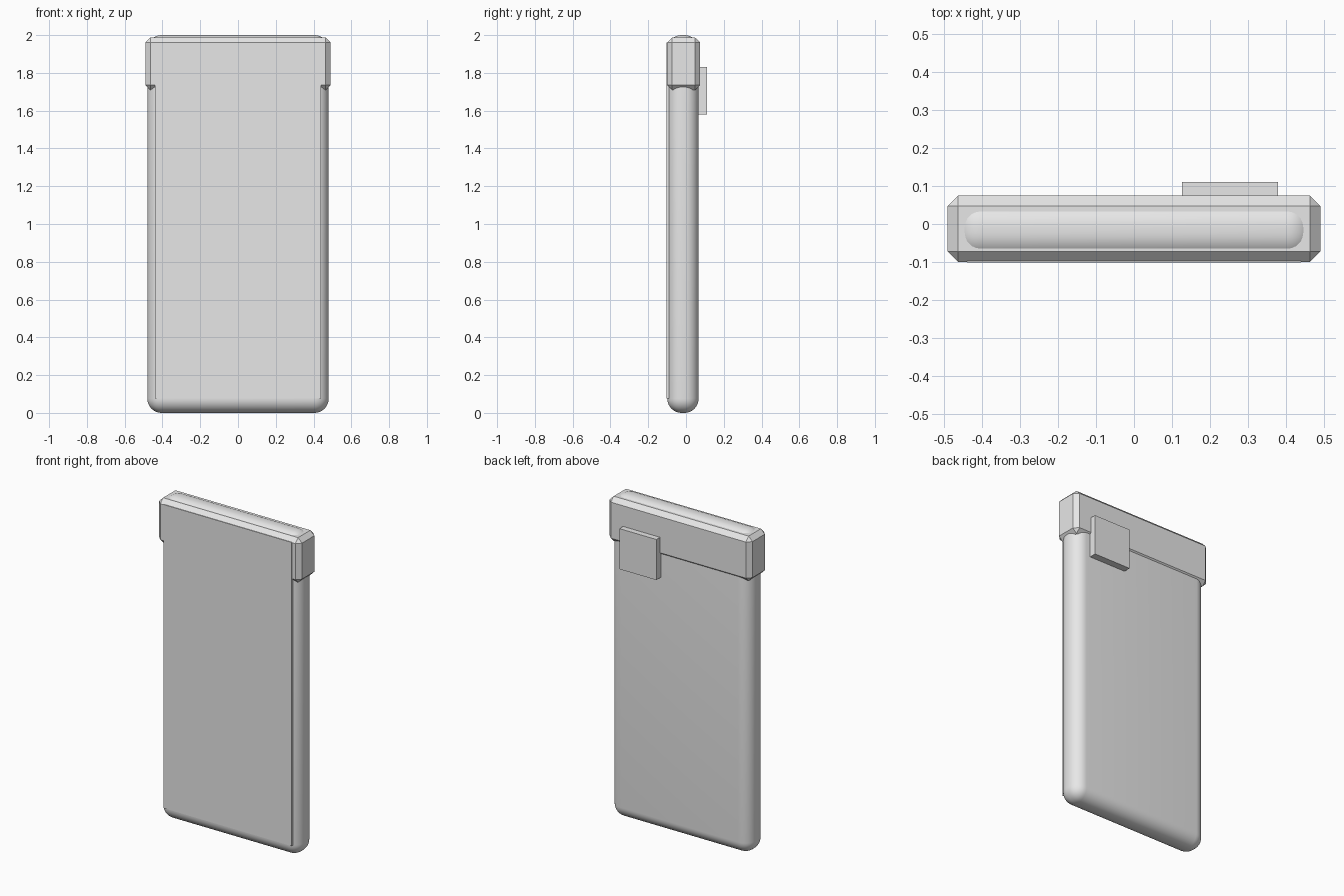
import bpy

default = bpy.data.objects.get("Cube")
if default:
    bpy.data.objects.remove(default, do_unlink=True)

# Single plain grey for every part
grey = bpy.data.materials.new("light_grey")
grey.use_nodes = True
colour = (0.8, 0.8, 0.8, 1.0)
grey.diffuse_color = colour
grey.node_tree.nodes["Principled BSDF"].inputs["Base Color"].default_value = colour


def box(name, low, high, bevel=0.0, segments=1):
    """Box between two corners, with optional bevelled edges."""
    size = [b - a for a, b in zip(low, high)]
    centre = [(a + b) / 2 for a, b in zip(low, high)]
    bpy.ops.mesh.primitive_cube_add(size=1, location=centre)
    part = bpy.context.object
    part.name = name
    part.scale = size
    bpy.ops.object.transform_apply(location=False, rotation=False, scale=True)
    part.data.materials.append(grey)
    if bevel:
        mod = part.modifiers.new("edge_bevel", "BEVEL")
        mod.width = bevel
        mod.segments = segments
        mod.limit_method = "NONE"
        bpy.ops.object.modifier_apply(modifier=mod.name)
    if segments > 1:
        bpy.ops.object.shade_smooth_by_angle()
    return part


# Rounded slab
box("body", (-0.48, -0.099, 0), (0.48, 0.067, 2), bevel=0.076, segments=10)

# Chamfered band wrapped around the top
box("top_band", (-0.491, -0.1, 1.709), (0.491, 0.075, 1.987), bevel=0.027)

# Thin front screen lying over body and band
box("screen", (-0.44, -0.102, 0.075), (0.44, -0.085, 1.962))

# Square camera block on the back
box("camera_block", (0.126, 0.06, 1.58), (0.38, 0.111, 1.832))
